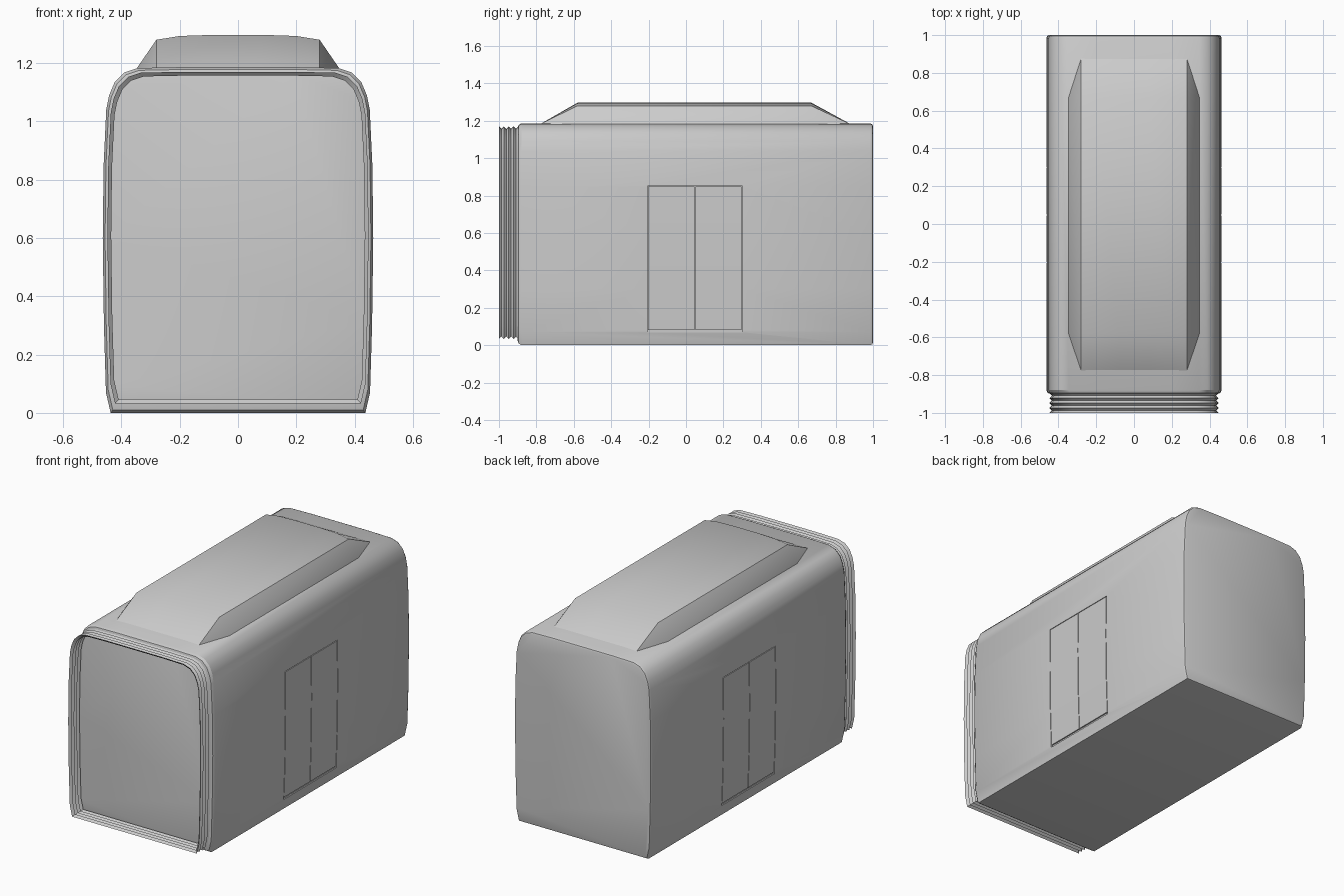
import bpy
import bmesh
import math

if "Cube" in bpy.data.objects:
    bpy.data.objects.remove(bpy.data.objects["Cube"], do_unlink=True)

grey = bpy.data.materials.new("light_grey")
grey.use_nodes = True
GREY = (0.6, 0.6, 0.6, 1)
grey.diffuse_color = GREY
grey.node_tree.nodes["Principled BSDF"].inputs["Base Color"].default_value = GREY

# Right half of the car cross-section, floor to roof
HALF = [(0.437, 0), (0.453, 0.07), (0.46, 0.3), (0.464, 0.6), (0.461, 0.85),
        (0.452, 1.04), (0.442, 1.09), (0.423, 1.135), (0.39, 1.168),
        (0.345, 1.183), (0.2, 1.186)]
SECTION = HALF + [(-x, z) for x, z in reversed(HALF)]


def section_ring(y, inset, floor=None):
    """Car cross-section at y, shrunk by inset, with the floor lifted."""
    floor = inset if floor is None else floor
    top = 1.186
    return [(x * (1 - inset / 0.464), y, floor + z / top * (top - inset - floor))
            for x, z in SECTION]


def loft(name, rings, closed=True, caps=True, angle=30):
    """Skin a list of equal-length rings into one object."""
    bm = bmesh.new()
    rows = [[bm.verts.new(p) for p in ring] for ring in rings]
    n = len(rows[0])
    for a, b in zip(rows, rows[1:]):
        for i in range(n if closed else n - 1):
            j = (i + 1) % n
            bm.faces.new((a[i], a[j], b[j], b[i]))
    if caps:
        bm.faces.new(rows[0])
        bm.faces.new(rows[-1])
    bmesh.ops.recalc_face_normals(bm, faces=bm.faces)
    mesh = bpy.data.meshes.new(name)
    bm.to_mesh(mesh)
    bm.free()
    obj = bpy.data.objects.new(name, mesh)
    bpy.context.collection.objects.link(obj)
    mesh.materials.append(grey)
    smooth(obj, angle)
    return obj


def smooth(obj, angle):
    bpy.ops.object.select_all(action='DESELECT')
    obj.select_set(True)
    bpy.context.view_layer.objects.active = obj
    bpy.ops.object.shade_smooth_by_angle(angle=math.radians(angle))


# Car body with softly rounded ends
body = loft("car_body", [
    section_ring(-0.9, 0.022, 0.025), section_ring(-0.895, 0.008, 0.01),
    section_ring(-0.88, 0, 0), section_ring(0.985, 0, 0),
    section_ring(0.996, 0.005), section_ring(1, 0.014)])

# Door seams: narrow grooves cut in both side walls
bm = bmesh.new()


def groove(side, y0, y1, z0, z1):
    box = bmesh.ops.create_cube(bm, size=1)["verts"]
    for v in box:
        v.co.x = side * 0.47 + v.co.x * 0.05
        v.co.y = (y0 + y1) / 2 + v.co.y * (y1 - y0)
        v.co.z = (z0 + z1) / 2 + v.co.z * (z1 - z0)


W = 0.002
for side in (-1, 1):
    for y in (-0.204, 0.048, 0.3):
        groove(side, y - W, y + W, 0.081, 0.85 - W)
    groove(side, -0.204 - W, 0.3 + W, 0.85 - W, 0.85 + W)
    groove(side, -0.204 - W, 0.3 + W, 0.068, 0.081)
bmesh.ops.remove_doubles(bm, verts=bm.verts, dist=0.00001)
mesh = bpy.data.meshes.new("door_seam_cutter")
bm.to_mesh(mesh)
bm.free()
cutter = bpy.data.objects.new("door_seam_cutter", mesh)
bpy.context.collection.objects.link(cutter)
cutter.hide_render = True
cut = body.modifiers.new("door_seams", 'BOOLEAN')
cut.operation = 'DIFFERENCE'
cut.solver = 'EXACT'
cut.use_self = True
cut.object = cutter
bpy.ops.object.select_all(action='DESELECT')
body.select_set(True)
bpy.context.view_layer.objects.active = body
bpy.ops.object.modifier_apply(modifier=cut.name)
bpy.data.objects.remove(cutter, do_unlink=True)
smooth(body, 30)

# Open pleated gangway at the front end
pleats = 8
loft("gangway_bellows",
     [section_ring(-1 + 0.104 * i / pleats,
                   0.016 if i % 2 == 0 else 0.029,
                   0.033 if i % 2 == 0 else 0.046) for i in range(pleats + 1)],
     caps=False)

# Roof pod: crowned middle, sloping to the roof at both ends
POD = [(0.35, 1.165), (0.346, 1.184), (0.28, 1.28), (0.2, 1.293), (0.08, 1.297)]
POD += [(-x, z) for x, z in reversed(POD)]


def pod_end(y):
    return [(max(-0.28, min(0.28, x)), y, 1.165 if abs(x) == 0.35 else 1.182)
            for x, z in POD]


def pod_ring(y):
    return [(x, y, z) for x, z in POD]


loft("roof_pod", [pod_end(-0.78), pod_ring(-0.58), pod_ring(0.67), pod_end(0.88)],
     angle=45)
